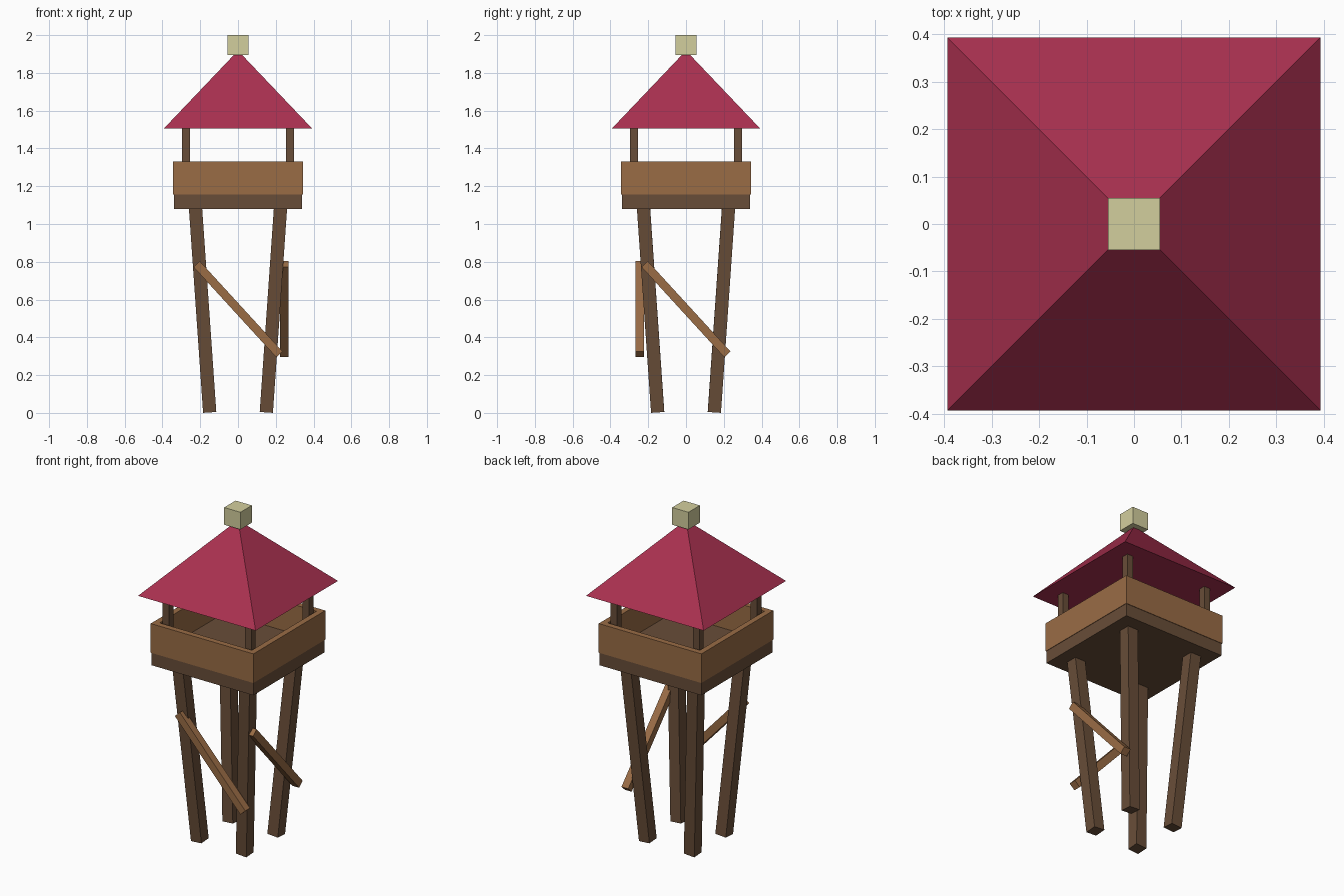
import bpy, bmesh
from mathutils import Vector, Matrix

cube = bpy.data.objects.get("Cube")
if cube:
    bpy.data.objects.remove(cube, do_unlink=True)


def material(name, rgb):
    m = bpy.data.materials.new(name)
    m.use_nodes = True
    m.diffuse_color = (*rgb, 1)
    m.node_tree.nodes["Principled BSDF"].inputs["Base Color"].default_value = (*rgb, 1)
    return m


DARK = material("dark_wood", (0.14, 0.075, 0.04))
LIGHT = material("light_wood", (0.32, 0.15, 0.06))
RED = material("red_roof", (0.4, 0.03, 0.08))
CREAM = material("cream", (0.65, 0.62, 0.34))


def finish(name, bm, mat):
    bmesh.ops.recalc_face_normals(bm, faces=bm.faces)
    mesh = bpy.data.meshes.new(name)
    bm.to_mesh(mesh)
    bm.free()
    mesh.materials.append(mat)
    obj = bpy.data.objects.new(name, mesh)
    bpy.context.collection.objects.link(obj)
    return obj


def box(name, centre, size, mat):
    bm = bmesh.new()
    bmesh.ops.create_cube(bm, size=1, matrix=Matrix.Translation(centre) @ Matrix.Diagonal((*size, 1)))
    return finish(name, bm, mat)


def beam(name, start, end, width, mat, side):
    """Square beam between two points, one pair of faces turned towards side."""
    start, end = Vector(start), Vector(end)
    along = (end - start).normalized()
    across = along.cross(Vector(side)).normalized()
    rot = Matrix((across, along.cross(across), along)).transposed().to_4x4()
    bm = bmesh.new()
    bmesh.ops.create_cube(bm, size=1, matrix=Matrix.Translation((start + end) / 2) @ rot
                          @ Matrix.Diagonal((width, width, (end - start).length, 1)))
    return finish(name, bm, mat)


# Splayed legs and roof posts at the four corners
for sx, side in ((1, "left"), (-1, "right")):
    for sy, end in ((-1, "front"), (1, "back")):
        beam(f"{end}_{side}_leg", (sx * 0.15, sy * 0.15, 0.005),
             (sx * 0.226, sy * 0.226, 1.1), 0.07, DARK, (0, 1, 0))
        box(f"{end}_{side}_post", (sx * 0.275, sy * 0.275, 1.325), (0.042, 0.042, 0.37), DARK)

# Diagonal braces on two sides
beam("front_brace", (-0.219, -0.244, 0.788), (0.219, -0.244, 0.31), 0.045, LIGHT, (0, 1, 0))
beam("left_brace", (0.244, -0.219, 0.788), (0.244, 0.219, 0.31), 0.045, LIGHT, (1, 0, 0))

# Platform and railing walls
HALF, THICK = 0.343, 0.035
box("floor", (0, 0, 1.118), (0.68, 0.68, 0.076), DARK)
for s, a, b in ((-1, "front", "right"), (1, "back", "left")):
    mid = s * (HALF - THICK / 2)
    box(f"{a}_wall", (0, mid, 1.244), (2 * HALF, THICK, 0.176), LIGHT)
    box(f"{b}_wall", (mid, 0, 1.244), (THICK, 2 * (HALF - THICK), 0.176), LIGHT)

# Pyramid roof with a closed underside
bm = bmesh.new()
corners = [bm.verts.new((x * 0.393, y * 0.393, 1.505)) for x, y in ((-1, -1), (1, -1), (1, 1), (-1, 1))]
apex = bm.verts.new((0, 0, 1.918))
bm.faces.new(corners)
for i in range(4):
    bm.faces.new((corners[i], corners[(i + 1) % 4], apex))
finish("roof", bm, RED)

# Block on the roof tip
box("roof_finial", (0, 0, 1.948), (0.109, 0.109, 0.104), CREAM)
